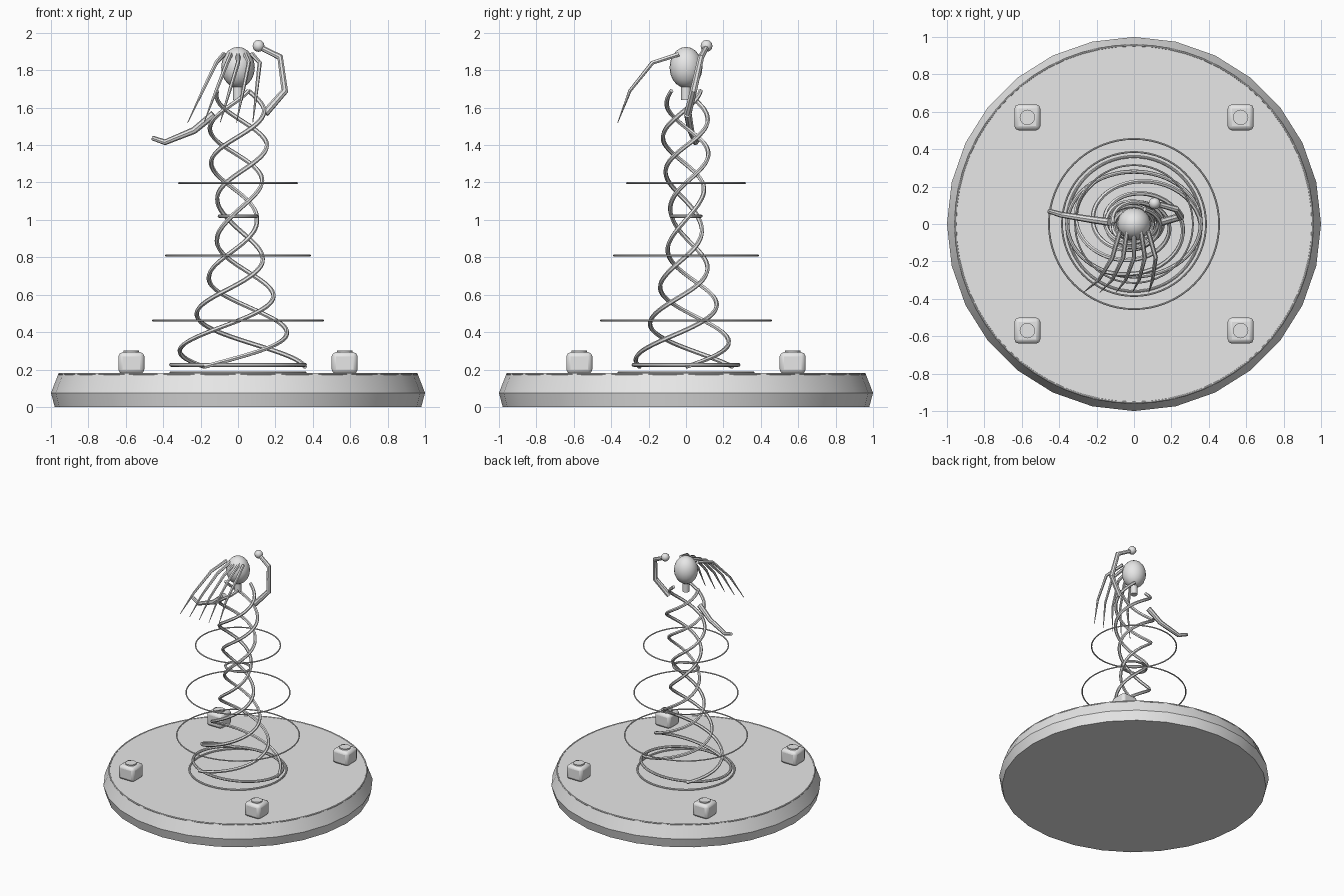
import bpy, bmesh
from math import sin, cos, pi, radians

cube = bpy.data.objects.get("Cube")
if cube:
    bpy.data.objects.remove(cube, do_unlink=True)

GREY = (0.8, 0.8, 0.8, 1.0)
mat = bpy.data.materials.new("plain_grey")
mat.use_nodes = True
mat.diffuse_color = GREY
mat.node_tree.nodes["Principled BSDF"].inputs["Base Color"].default_value = GREY


def finish(obj, name, smooth=True):
    """Name the part, give it the material and shade it."""
    obj.name = name
    obj.data.materials.clear()
    obj.data.materials.append(mat)
    if smooth:
        bpy.ops.object.select_all(action="DESELECT")
        obj.select_set(True)
        bpy.context.view_layer.objects.active = obj
        bpy.ops.object.shade_smooth_by_angle(angle=radians(35))
    return obj


def tube(name, points, radius, scales=None, sides=1):
    """Round rod along a path, with an optional taper."""
    curve = bpy.data.curves.new(name, "CURVE")
    curve.dimensions = "3D"
    curve.bevel_depth = radius
    curve.bevel_resolution = sides
    curve.use_fill_caps = True
    spline = curve.splines.new("POLY")
    spline.points.add(len(points) - 1)
    for i, p in enumerate(points):
        spline.points[i].co = (*p, 1)
        spline.points[i].radius = scales[i] if scales else 1
    obj = bpy.data.objects.new(name, curve)
    bpy.context.collection.objects.link(obj)
    bpy.ops.object.select_all(action="DESELECT")
    obj.select_set(True)
    bpy.context.view_layer.objects.active = obj
    bpy.ops.object.convert(target="MESH")
    return finish(bpy.context.object, name)


def ring(name, z, rx, ry, thick):
    """Thin horizontal hoop, round or oval."""
    bpy.ops.mesh.primitive_torus_add(major_radius=1, minor_radius=thick,
                                     major_segments=64, minor_segments=8)
    obj = bpy.context.object
    for v in obj.data.vertices:
        r = (v.co.x ** 2 + v.co.y ** 2) ** 0.5
        ux, uy = v.co.x / r, v.co.y / r
        v.co = (ux * (rx + r - 1), uy * (ry + r - 1), v.co.z + z)
    return finish(obj, name)


def ball(name, center, size, segs):
    bpy.ops.mesh.primitive_uv_sphere_add(segments=segs, ring_count=segs // 2)
    obj = bpy.context.object
    for v in obj.data.vertices:
        v.co = [c + s * k for c, s, k in zip(center, size, v.co)]
    return finish(obj, name)


def cylinder(name, x, y, z0, z1, radius, sides):
    bpy.ops.mesh.primitive_cylinder_add(vertices=sides, radius=radius, depth=z1 - z0,
                                        location=(x, y, (z0 + z1) / 2))
    return finish(bpy.context.object, name)


# Round base with a flared rim
SIDES = 28
bm = bmesh.new()
loops = []
for r, z in [(0.98, 0), (1.0, 0.075), (0.96, 0.178)]:
    loops.append([bm.verts.new((r * cos(2 * pi * i / SIDES), r * sin(2 * pi * i / SIDES), z))
                  for i in range(SIDES)])
for a, b in zip(loops, loops[1:]):
    for i in range(SIDES):
        j = (i + 1) % SIDES
        bm.faces.new((a[i], a[j], b[j], b[i]))
bm.faces.new(loops[0][::-1])
bm.faces.new(loops[-1])
mesh = bpy.data.meshes.new("base")
bm.to_mesh(mesh)
bm.free()
base = bpy.data.objects.new("base", mesh)
bpy.context.collection.objects.link(base)
finish(base, "base")

# Four rounded blocks with caps on the base
for n, (sx, sy) in enumerate([(1, 1), (-1, 1), (-1, -1), (1, -1)], 1):
    x, y = 0.57 * sx, 0.57 * sy
    bpy.ops.mesh.primitive_cube_add(size=1, location=(x, y, 0.235))
    block = bpy.context.object
    for v in block.data.vertices:
        v.co = (v.co.x * 0.138, v.co.y * 0.138, v.co.z * 0.115)
    bevel = block.modifiers.new("rounding", "BEVEL")
    bevel.width = 0.022
    bevel.segments = 2
    finish(block, f"block_{n}")
    cylinder(f"block_cap_{n}", x, y, 0.28, 0.302, 0.041, 16)

# Hoops: base inlays, hem, floating rings and waist
ring("rim_inlay", 0.176, 0.955, 0.955, 0.006)
ring("center_inlay", 0.183, 0.36, 0.36, 0.007)
ring("hem_ring", 0.225, 0.357, 0.28, 0.011)
ring("lower_orbit_ring", 0.462, 0.455, 0.455, 0.005)
ring("middle_orbit_ring", 0.81, 0.385, 0.385, 0.005)
ring("upper_orbit_ring", 1.197, 0.315, 0.315, 0.005)
ring("waist_ring", 1.02, 0.1, 0.08, 0.009)

# Body of three spiralling strands that follow a waisted outline
OUTLINE = [(0.21, 0.36), (0.3, 0.315), (0.39, 0.268), (0.49, 0.225), (0.6, 0.19),
           (0.7, 0.155), (0.81, 0.13), (0.9, 0.112), (1.0, 0.1), (1.1, 0.11),
           (1.21, 0.13), (1.31, 0.145), (1.41, 0.156), (1.5, 0.15), (1.6, 0.138), (1.7, 0.11)]


def outline_radius(z):
    for (z0, r0), (z1, r1) in zip(OUTLINE, OUTLINE[1:]):
        if z <= z1:
            return r0 + (r1 - r0) * (z - z0) / (z1 - z0)
    return OUTLINE[-1][1]


STEPS = 110
for s in range(3):
    path = []
    for i in range(STEPS + 1):
        t = i / STEPS
        z = 0.215 + 1.475 * t
        a = 2 * pi * (s / 3 + 2.5 * t)
        r = outline_radius(z)
        path.append((r * cos(a), 0.8 * r * sin(a), z))
    tube(f"body_strand_{s + 1}", path, 0.012)

# Head and neck
ball("head", (0, 0, 1.815), (0.09, 0.088, 0.11), 20)
cylinder("neck", 0, 0, 1.64, 1.73, 0.026, 12)

# Hair sweeping forward
for i in range(5):
    k = i - 2
    strand = [(0.038 * k, -0.04, 1.885), (0.058 * k, -0.18, 1.84),
              (0.072 * k - 0.045, -0.3, 1.69), (0.087 * k - 0.095, -0.365, 1.52)]
    tube(f"hair_{i + 1}", strand, 0.013, [1, 0.9, 0.7, 0.15])

# Raised left arm holding a ball, and outstretched right arm
tube("left_arm", [(0.145, 0.01, 1.57), (0.25, 0.04, 1.69), (0.225, 0.08, 1.87),
                  (0.115, 0.11, 1.925)], 0.021, [1, 0.95, 0.85, 0.7], 2)
ball("hand_ball", (0.11, 0.11, 1.93), (0.032, 0.032, 0.032), 12)
tube("right_arm", [(-0.13, 0.01, 1.565), (-0.235, 0.025, 1.478), (-0.39, 0.05, 1.415),
                   (-0.458, 0.07, 1.438)], 0.021, [1, 0.9, 0.75, 0.6], 2)
